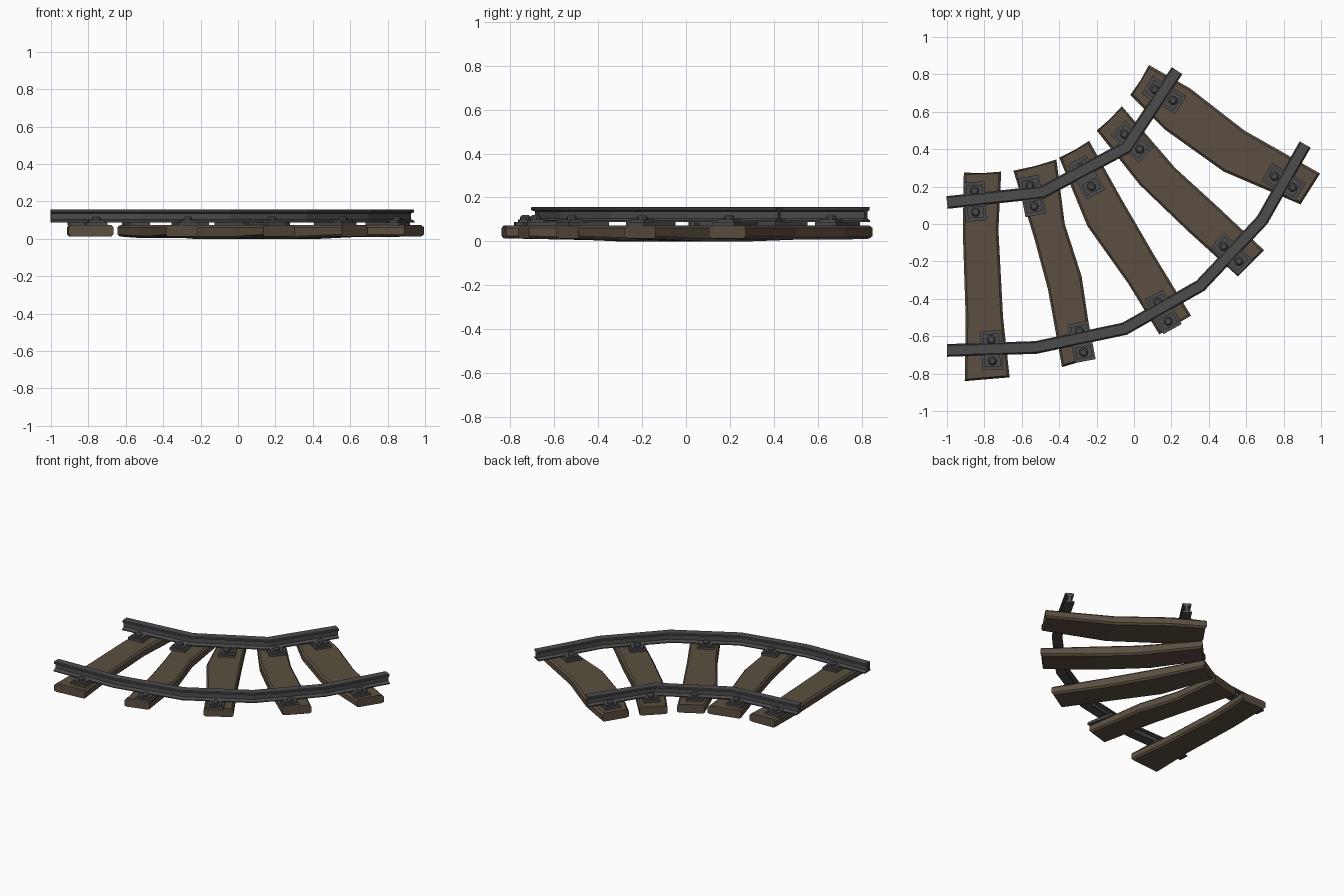
import bpy, bmesh, math
from mathutils import Vector, Matrix

if "Cube" in bpy.data.objects:
    bpy.data.objects.remove(bpy.data.objects["Cube"])


def material(name, rgb):
    m = bpy.data.materials.new(name)
    m.diffuse_color = (*rgb, 1)
    m.use_nodes = True
    m.node_tree.nodes["Principled BSDF"].inputs["Base Color"].default_value = m.diffuse_color
    return m


WOOD = material("wood", (0.105, 0.078, 0.052))
METAL = material("iron", (0.072, 0.072, 0.076))


def finish(name, bm, mat):
    bmesh.ops.recalc_face_normals(bm, faces=bm.faces)
    me = bpy.data.meshes.new(name)
    bm.to_mesh(me)
    bm.free()
    me.materials.append(mat)
    ob = bpy.data.objects.new(name, me)
    bpy.context.collection.objects.link(ob)
    return ob


def loft(name, rings, mat):
    """Skin a list of closed rings and cap both ends."""
    bm = bmesh.new()
    vs = [[bm.verts.new(p) for p in ring] for ring in rings]
    n = len(vs[0])
    for a, b in zip(vs, vs[1:]):
        for i in range(n):
            j = (i + 1) % n
            bm.faces.new((a[i], a[j], b[j], b[i]))
    bm.faces.new(vs[0])
    bm.faces.new(vs[-1])
    return finish(name, bm, mat)


# Rails: I-beam profile swept with mitred corners
half = [(0.034, 0.088), (0.034, 0.095), (0.012, 0.104), (0.012, 0.136),
        (0.03, 0.142), (0.03, 0.153), (0.025, 0.157)]
PROFILE = half + [(-x, z) for x, z in reversed(half)]


def rail(name, pts):
    pts = [Vector(p) for p in pts]
    dirs = [(b - a).normalized() for a, b in zip(pts, pts[1:])]
    rings = []
    for i, p in enumerate(pts):
        d0, d1 = dirs[max(i - 1, 0)], dirs[min(i, len(dirs) - 1)]
        t = (d0 + d1).normalized()
        side = Vector((t.y, -t.x)) / t.dot(d0)
        rings.append([(p.x + side.x * u, p.y + side.y * u, z) for u, z in PROFILE])
    loft(name, rings, METAL)


rail("outer_rail", [(-1, -0.676), (-0.524, -0.66), (-0.05, -0.56),
                    (0.355, -0.33), (0.685, 0.02), (0.915, 0.425)])
rail("inner_rail", [(-1, 0.115), (-0.49, 0.17), (-0.04, 0.41), (0.23, 0.82)])

# Sleepers: warped planks, each station gives the two side points
SLEEPERS = [
    [(-.91, .275, -.71, .28), (-.915, -.05, -.725, -.03), (-.9, -.5, -.70, -.5), (-.905, -.84, -.665, -.82)],
    [(-.645, .285, -.415, .345), (-.535, -.07, -.37, 0), (-.46, -.35, -.28, -.28), (-.385, -.765, -.215, -.715)],
    [(-.4, .355, -.24, .445), (-.25, -.01, -.07, .14), (-.03, -.32, .11, -.17), (.135, -.59, .305, -.49)],
    [(-.2, .5, -.065, .63), (.03, .21, .22, .3), (.29, -.04, .45, .09), (.555, -.28, .695, -.14)],
    [(-.02, .69, .08, .85), (.165, .505, .3, .725), (.48, .28, .59, .5), (.89, .105, .995, .27)],
]
SAG = [0.012, 0.004, 0.0, 0.0, 0.008]


def sleeper(name, stations, sag):
    rings = []
    c = .012
    mid = sum((Vector(s[:2]) + Vector(s[2:]) for s in stations), Vector((0, 0))) / 8
    for k, s in enumerate(stations):
        l, r = Vector(s[:2]), Vector(s[2:])
        w = (r - l).normalized()
        end = k in (0, len(stations) - 1)
        inward = (mid - (l + r) / 2).normalized() * (0.01 if end else 0)
        lo = 0.012 if end else sag
        hi = 0.073
        li, ri = l + w * c + inward, r - w * c + inward
        rings.append([(*li, lo), (*l, lo + c), (*l, hi - c), (*li, hi),
                      (*ri, hi), (*r, hi - c), (*r, lo + c), (*ri, lo)])
    loft(name, rings, WOOD)


for i, (st, sag) in enumerate(zip(SLEEPERS, SAG)):
    sleeper(f"sleeper_{i + 1}", st, sag)


# Fastenings: base plate, two clips and two bolts at every crossing
def box(bm, y, sx, sy, z0, z1):
    bmesh.ops.create_cube(bm, size=1, matrix=Matrix.Translation((0, y, (z0 + z1) / 2))
                          @ Matrix.Diagonal((sx, sy, z1 - z0, 1)))


def fastening(name, x, y, deg):
    bm = bmesh.new()
    box(bm, 0, 0.112, 0.21, 0.07, 0.088)
    for s in (-1, 1):
        box(bm, s * 0.057, 0.085, 0.062, 0.087, 0.1)
        for r0, r1, z0, z1 in ((0.024, 0.024, 0.1, 0.111), (0.024, 0.015, 0.111, 0.12)):
            bmesh.ops.create_cone(bm, cap_ends=True, segments=8, radius1=r0, radius2=r1, depth=z1 - z0,
                                  matrix=Matrix.Translation((0, s * 0.057, (z0 + z1) / 2)))
    ob = finish(name, bm, METAL)
    ob.location = (x, y, 0)
    ob.rotation_euler.z = math.radians(deg)


ANGLES = [3, 11, 29, 46, 59]
INNER = [(-.85, .12), (-.545, .15), (-.255, .25), (-.01, .44), (.16, .69)]
OUTER = [(-.76, -.675), (-.28, -.63), (.155, -.47), (.52, -.16), (.80, .225)]
for side, spots in (("inner", INNER), ("outer", OUTER)):
    for i, ((x, y), a) in enumerate(zip(spots, ANGLES)):
        fastening(f"{side}_rail_plate_{i + 1}", x, y, a)
